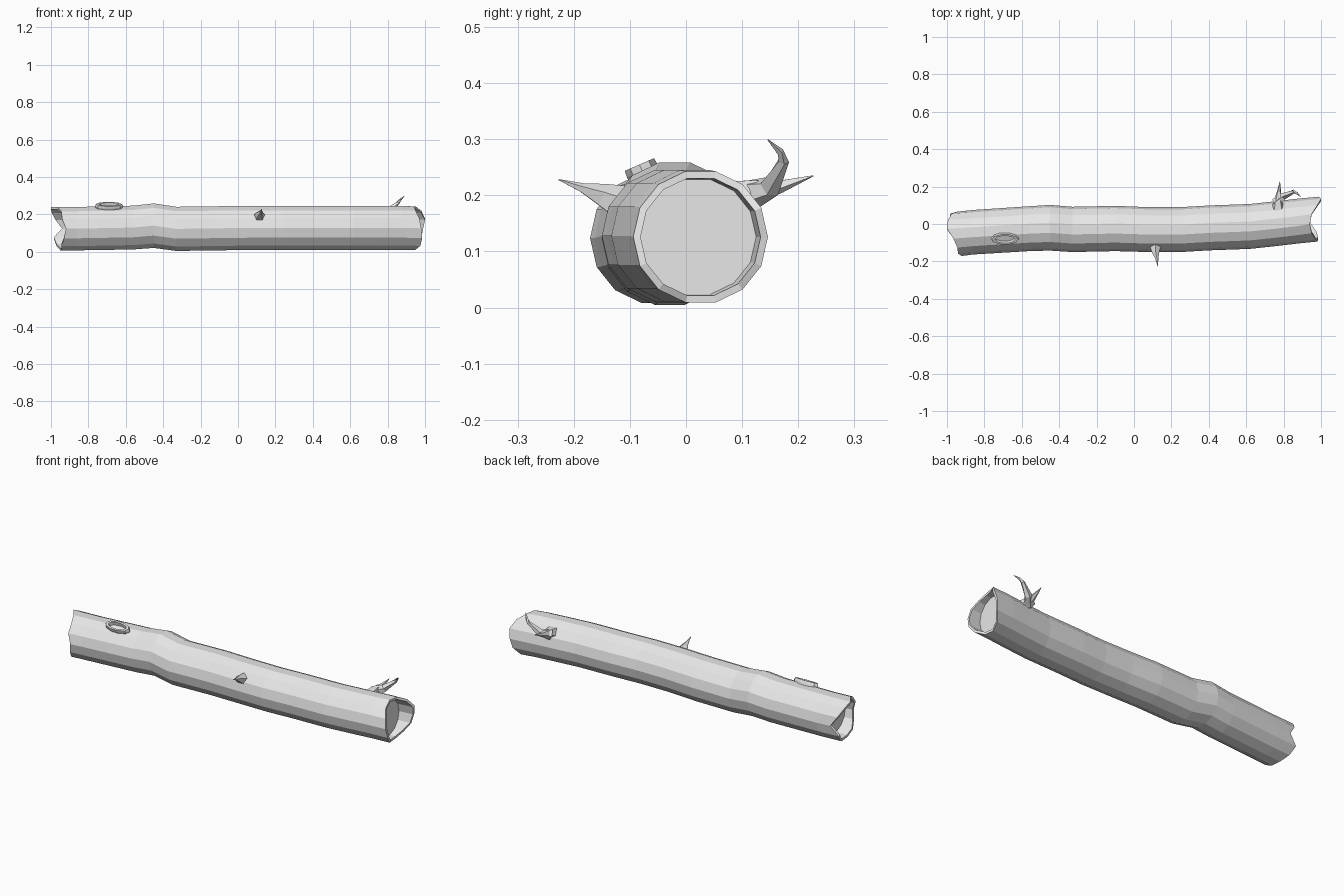
import bpy, bmesh
from math import sin, cos, pi
from mathutils import Vector

cube = bpy.data.objects.get("Cube")
if cube:
    bpy.data.objects.remove(cube, do_unlink=True)

grey = bpy.data.materials.new("bark grey")
grey.use_nodes = True
colour = (0.8, 0.8, 0.8, 1)
grey.diffuse_color = colour
grey.node_tree.nodes["Principled BSDF"].inputs["Base Color"].default_value = colour

SIDES = 14


def loft(name, rings):
    """Skin a list of point rings and close both ends."""
    bm = bmesh.new()
    loops = [[bm.verts.new(p) for p in ring] for ring in rings]
    n = len(rings[0])
    for a, b in zip(loops, loops[1:]):
        for i in range(n):
            j = (i + 1) % n
            bm.faces.new((a[i], a[j], b[j], b[i]))
    bm.faces.new(loops[0])
    bm.faces.new(loops[-1])
    bmesh.ops.recalc_face_normals(bm, faces=bm.faces)
    mesh = bpy.data.meshes.new(name)
    bm.to_mesh(mesh)
    bm.free()
    mesh.materials.append(grey)
    obj = bpy.data.objects.new(name, mesh)
    bpy.context.collection.objects.link(obj)
    return obj


def log_ring(xs, y, z, r):
    """Ring around the log, starting at the back; xs gives each point's x."""
    return [(x, y + r * cos(2 * pi * i / SIDES), z + r * sin(2 * pi * i / SIDES))
            for i, x in enumerate(xs)]


def flat(x):
    return [x] * SIDES


# Hollow, broken ends: rim x for each side, back -> top -> front -> bottom
left_rim = [-.94, -.975, -.995, -1, -.965, -.945, -.94,
            -.92, -.93, -.945, -.945, -.95, -.97, -.985]
right_rim = [.99, 1, .98, .95, .94, .95, .97,
             .98, .985, .975, .945, .94, .955, .98]

# Centre line of the log: x, y, z, radius
spine = [(-.86, -.044, .124, .119), (-.56, -.025, .13, .12), (-.45, -.02, .14, .122),
         (-.33, -.029, .123, .121), (-.1, -.024, .126, .121), (.08, -.03, .128, .12),
         (.25, -.03, .128, .12), (.4, -.021, .128, .12), (.62, -.013, .128, .12),
         (.76, .002, .128, .12), (.88, .016, .128, .12)]

rings = [log_ring(flat(-.88), -.048, .124, .105),
         log_ring(left_rim, -.052, .124, .106),
         log_ring(left_rim, -.052, .124, .119)]
rings += [log_ring(flat(x), y, z, r) for x, y, z, r in spine]
rings += [log_ring(right_rim, .026, .126, .12),
          log_ring(right_rim, .026, .126, .107),
          log_ring(flat(.91), .02, .126, .105)]
loft("log", rings)


# Raised oval knot with a hollow centre
up = Vector((0, -.4, .917))
along = Vector((1, 0, 0))
across = up.cross(along)
centre = Vector((-.69, -.083, .255))


def oval(rx, ry, height):
    return [centre + along * rx * cos(2 * pi * i / 10)
            + across * ry * sin(2 * pi * i / 10) + up * height for i in range(10)]


loft("knot", [oval(.065, .028, -.05), oval(.075, .031, -.012), oval(.07, .03, 0),
              oval(.055, .021, 0), oval(.05, .018, -.022)])


def spike(name, path, radii, sides=5):
    """Tapering twig along a path."""
    pts = [Vector(p) for p in path]
    out = []
    for k, (p, r) in enumerate(zip(pts, radii)):
        d = (pts[min(k + 1, len(pts) - 1)] - pts[max(k - 1, 0)]).normalized()
        u = d.cross(Vector((1, 0, 0))).normalized()
        v = d.cross(u)
        out.append([p + r * (u * cos(2 * pi * i / sides) + v * sin(2 * pi * i / sides))
                    for i in range(sides)])
    loft(name, out)


# Front twig
spike("front_twig", [(.115, -.115, .185), (.115, -.15, .2), (.122, -.185, .213), (.127, -.227, .228)],
      [.034, .022, .009, .001])

# Back twig cluster
spike("back_twig_straight", [(.77, .06, .19), (.77, .12, .208), (.775, .17, .217), (.78, .227, .235)],
      [.042, .024, .012, .001])
spike("back_twig_hooked", [(.76, .11, .2), (.80, .15, .215), (.855, .174, .262), (.868, .167, .278), (.89, .146, .299)],
      [.03, .02, .01, .007, .001])
